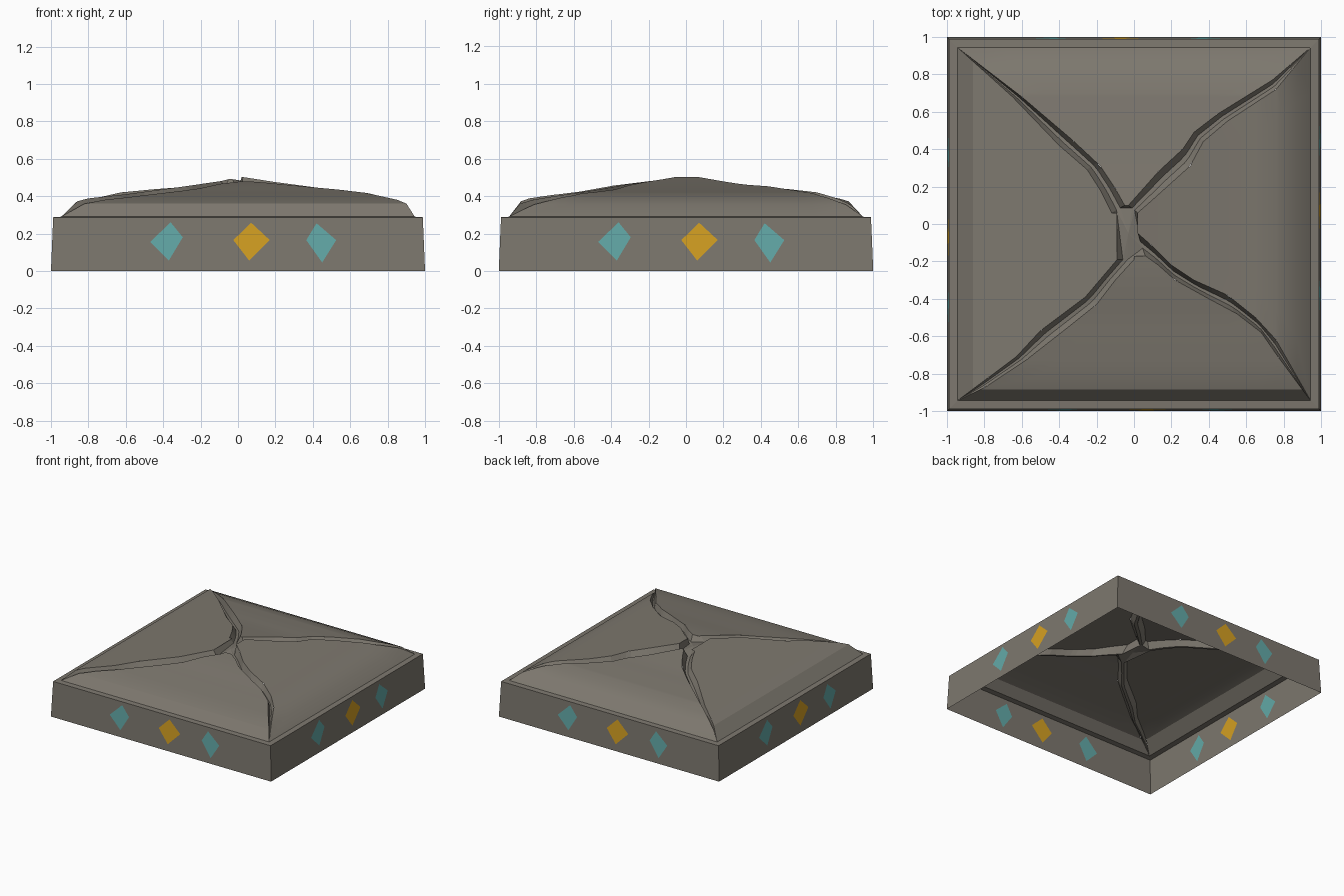
import bpy, bmesh, math
from mathutils import Vector, geometry

if "Cube" in bpy.data.objects:
    bpy.data.objects.remove(bpy.data.objects["Cube"])


def material(name, rgb):
    m = bpy.data.materials.new(name)
    m.diffuse_color = (*rgb, 1)
    m.use_nodes = True
    m.node_tree.nodes["Principled BSDF"].inputs["Base Color"].default_value = m.diffuse_color
    return m


STONE = material("stone grey", (0.205, 0.187, 0.157))
GOLD = material("gold", (0.66, 0.35, 0.016))
TEAL = material("teal", (0.125, 0.40, 0.39))


def make(name, verts, faces, mats=None, smooth=False):
    me = bpy.data.meshes.new(name)
    me.from_pydata([tuple(v) for v in verts], [], faces)
    for m in (STONE, GOLD, TEAL):
        me.materials.append(m)
    if mats:
        for p, i in zip(me.polygons, mats):
            p.material_index = i
    ob = bpy.data.objects.new(name, me)
    bpy.context.collection.objects.link(ob)
    bm = bmesh.new()
    bm.from_mesh(me)
    bmesh.ops.remove_doubles(bm, verts=bm.verts, dist=0.0005)
    bmesh.ops.recalc_face_normals(bm, faces=bm.faces)
    if sum(f.normal.z * f.calc_area() for f in bm.faces) < -1e-4:
        bmesh.ops.reverse_faces(bm, faces=bm.faces)
    bm.to_mesh(me)
    bm.free()
    if smooth:
        bpy.ops.object.select_all(action='DESELECT')
        ob.select_set(True)
        bpy.context.view_layer.objects.active = ob
        bpy.ops.object.shade_smooth_by_angle(angle=math.radians(25))
    return ob


def interp(pts, x):
    # linear interpolation in (x, y) pairs sorted by x
    if x <= pts[0][0]:
        return pts[0][1]
    for (a, b), (c, d) in zip(pts, pts[1:]):
        if x <= c:
            return b + (d - b) * (x - a) / max(c - a, 1e-9)
    return pts[-1][1]


# --- side walls with diamond inlays cut into the faces, open underneath
H, R = 0.287, 0.988
diamonds = [
    (2, [(-.36, .26), (-.295, .18), (-.37, .055), (-.47, .155)]),
    (1, [(.07, .258), (.17, .165), (.06, .055), (-.025, .165)]),
    (2, [(.42, .255), (.525, .165), (.45, .045), (.365, .165)])]
pts = [(-1, 0), (1, 0), (R, H), (-R, H)]
polys, kinds = [[0, 1, 2, 3]], [0]
for kind, d in diamonds:
    polys.append(list(range(len(pts), len(pts) + 4))[::-1])
    kinds.append(kind)
    pts += d
cv, _, cf, _, _, orig = geometry.delaunay_2d_cdt([Vector(p) for p in pts], [], polys, 0, 1e-5)
cmat = [max([kinds[i] for i in o] or [0]) for o in orig]
for k, name in enumerate(("front", "right", "back", "left")):
    c, s = round(math.cos(k * math.pi / 2)), round(math.sin(k * math.pi / 2))
    vs = []
    for u, z in cv:
        y = -(1 - (1 - R) * z / H)
        vs.append((c * u - s * y, s * u + c * y, z))
    make(name + "_wall", vs, [list(f) for f in cf], cmat)

# --- flat rim between the walls and the dome
Q = 0.945
ring = [(sx * r, sy * r, z) for r, z in ((R, H), (Q, .29))
        for sx, sy in ((-1, -1), (1, -1), (1, 1), (-1, 1))]
make("rim", ring, [(i, (i + 1) % 4, 4 + (i + 1) % 4, 4 + i) for i in range(4)])

# --- dome panels: height profile from the middle outwards, per side
profile = {
    'N': [(.05, .497), (.2, .477), (.4, .45), (.55, .437), (.7, .42), (.8, .39), (.88, .355), (Q, .29)],
    'E': [(.02, .503), (.2, .475), (.5, .435), (.7, .415), (.78, .395), (.87, .355), (Q, .29)],
    'S': [(.16, .48), (.3, .465), (.5, .43), (.7, .4), (.82, .38), (.885, .36), (Q, .29)],
    'W': [(.08, .482), (.3, .45), (.6, .41), (.8, .388), (.86, .372), (Q, .29)]}
axis = {'N': (1, 1), 'E': (0, 1), 'S': (1, -1), 'W': (0, -1)}

# crack edges from the corner to the middle: (first panel edge, second panel edge)
cracks = {
    'WN': ([(-Q, Q), (-.65, .68), (-.40, .42), (-.25, .29), (-.18, .18), (-.12, .06)],
           [(-Q, Q), (-.6, .68), (-.33, .45), (-.18, .31), (-.10, .19), (-.05, .10)]),
    'NE': ([(Q, Q), (.74, .77), (.45, .59), (.32, .49), (.26, .40), (.13, .28), (-.03, .10)],
           [(Q, Q), (.76, .72), (.5, .55), (.37, .44), (.30, .31), (.2, .22), (.1, .13), (.02, .06)]),
    'ES': ([(Q, -Q), (.76, -.62), (.65, -.50), (.5, -.38), (.32, -.30), (.2, -.22), (.1, -.12), (.02, -.05)],
           [(Q, -Q), (.77, -.71), (.68, -.58), (.55, -.48), (.4, -.40), (.22, -.30), (.13, -.22), (.06, -.17)]),
    'SW': ([(-Q, -Q), (-.8, -.875), (-.58, -.73), (-.35, -.55), (-.2, -.43), (-.1, -.3), (0, -.19)],
           [(-Q, -Q), (-.63, -.71), (-.5, -.57), (-.26, -.39), (-.09, -.19)])}


def height(side, p):
    a, sg = axis[side]
    return interp(profile[side], p[a] * sg)


COLS = 8
names = {'N': 'back', 'E': 'right', 'S': 'front', 'W': 'left'}
for side in 'NESW':
    a, sg = axis[side]
    edges = []
    for key, pair in cracks.items():
        if side in key:
            edges.append(sorted((p[a] * sg, p[1 - a]) for p in pair[key.index(side)]))
    lo = min(e[0][0] for e in edges)
    ds = {round(d, 4) for e in edges for d, _ in e}
    ds |= {d for d, _ in profile[side] if d > lo}
    rows, vs, fs = sorted(ds), [], []
    for d in rows:
        p, q = (interp(e, d) for e in edges)
        for i in range(COLS + 1):
            co = [0, 0, interp(profile[side], d)]
            co[a], co[1 - a] = d * sg, p + (q - p) * i / COLS
            vs.append(co)
    n = COLS + 1
    for r in range(len(rows) - 1):
        for i in range(COLS):
            fs.append((r * n + i, r * n + i + 1, r * n + n + i + 1, r * n + n + i))
    make(names[side] + "_panel", vs, fs, smooth=True)


def along(pts, t):
    # point at fraction t of a polyline's length
    acc = [0]
    for p, q in zip(pts, pts[1:]):
        acc.append(acc[-1] + math.dist(p, q))
    return Vector([interp(list(zip(acc, [p[k] for p in pts])), t * acc[-1]) for k in (0, 1)])


# --- sunken grooves between the panels, meeting in a hollow in the middle
STEPS = 32
vs, fs, ends = [], [], []
for key, (ea, eb) in cracks.items():
    for i in range(STEPS + 1):
        t = i / STEPS
        p, q = along(ea, t), along(eb, t)
        za, zb = height(key[0], p), height(key[1], q)
        floor = max(min(min(za, zb) - .042 * min(1, t * 2.5), .452), .28)
        for w, z in ((0, za), (.38, floor), (.66, floor), (1, zb)):
            vs.append((*p.lerp(q, w), z))
        if i:
            b = len(vs) - 8
            fs += [(b + j, b + j + 1, b + j + 5, b + j + 4) for j in range(3)]
    ends.append(len(vs) - 4)
for i, e in enumerate(ends):
    nx = ends[(i + 1) % 4]
    fs.append((e + 3, e + 2, nx + 1, nx))
c = len(vs)
vs.append((-.03, -.05, .452))
loop = [e + k for e in ends for k in (1, 2)]
fs += [(loop[i], loop[(i + 1) % 8], c) for i in range(8)]
make("crack_grooves", vs, fs)
